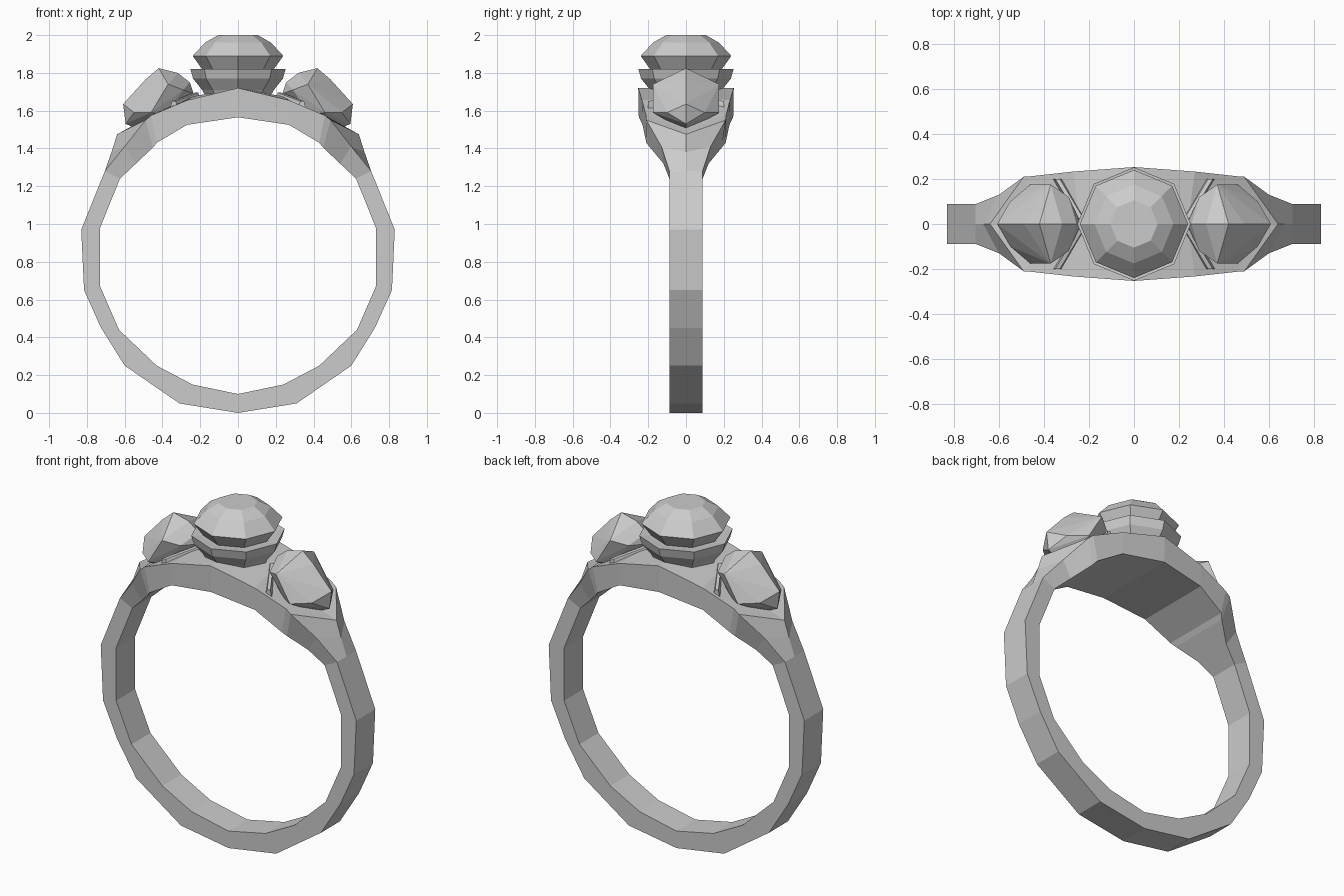
import bpy, bmesh
from math import cos, sin, pi

if "Cube" in bpy.data.objects:
    bpy.data.objects.remove(bpy.data.objects["Cube"])


def finish(bm, name):
    bmesh.ops.recalc_face_normals(bm, faces=bm.faces)
    me = bpy.data.meshes.new(name)
    bm.to_mesh(me)
    bm.free()
    ob = bpy.data.objects.new(name, me)
    bpy.context.collection.objects.link(ob)
    return ob


def loft(name, rings, closed=False):
    """Skin equal-length vertex rings; cap the ends unless closed."""
    bm = bmesh.new()
    vs = [[bm.verts.new(p) for p in r] for r in rings]
    n = len(vs[0])
    pairs = list(zip(vs, vs[1:] + vs[:1])) if closed else list(zip(vs, vs[1:]))
    for a, b in pairs:
        for i in range(n):
            j = (i + 1) % n
            bm.faces.new((a[i], a[j], b[j], b[i]))
    if not closed:
        bm.faces.new(vs[0])
        bm.faces.new(vs[-1])
    return finish(bm, name)


def octagons(name, profile):
    """Eight-sided turned shape from (radius, z) pairs."""
    loft(name, [[(r * cos(i * pi / 4), r * sin(i * pi / 4), z) for i in range(8)]
                for r, z in profile])


# Band: stations from bottom to top of the right half
# inner x, z, half width | outer edge x, z, half width | outer centre x, z
W = 0.088
plain = [((0, .10), (0, 0)), ((.24, .15), (.31, .05)), ((.43, .25), (.60, .25)),
         ((.63, .44), (.725, .45)), ((.73, .67), (.815, .65)),
         ((.73, .98), (.83, .97)), ((.625, 1.24), (.705, 1.28))]
stations = [(*i, W, *o, W, *o) for i, o in plain]
stations += [
    (.54, 1.32, .12, .60, 1.41, .13, .67, 1.38),     # shoulder flare
    (.45, 1.405, .19, .49, 1.55, .21, .64, 1.475),   # pointed rim
    (.43, 1.43, .21, .46, 1.575, .212, .56, 1.50),   # hollow behind rim
    (.27, 1.525, .23, .27, 1.655, .233, .24, 1.675), # bridge
    (0, 1.565, .25, 0, 1.72, .253, 0, 1.72)]


def section(s, side):
    ix, iz, iw, ox, oz, ow, cx, cz = s
    return [(side * ix, -iw, iz), (side * ix, iw, iz), (side * ox, ow, oz),
            (side * cx, 0, cz), (side * ox, -ow, oz)]


loft("band", [section(s, 1) for s in stations]
     + [section(s, -1) for s in stations[-2:0:-1]], closed=True)

# Centre stone and its cup
octagons("centre_stone", [(.13, 1.76), (.19, 1.82), (.24, 1.89), (.175, 1.96), (.105, 2.0)])
octagons("centre_seat", [(.14, 1.62), (.19, 1.71), (.238, 1.77), (.252, 1.82), (.20, 1.815)])

# Tilted side stones: hull of a centre profile and one flank, mirrored in y
ridge = [(.235, 1.69), (.255, 1.75), (.32, 1.80), (.42, 1.825), (.49, 1.765),
         (.608, 1.635), (.595, 1.53), (.50, 1.49)]
flank = [(.37, .176, 1.74), (.46, .176, 1.59), (.29, .12, 1.71),
         (.55, .10, 1.59), (.38, .12, 1.58)]
for side, label in ((1, "right"), (-1, "left")):
    bm = bmesh.new()
    pts = [(x, 0, z) for x, z in ridge]
    pts += [(x, k * y, z) for x, y, z in flank for k in (1, -1)]
    for x, y, z in pts:
        bm.verts.new((side * x, y, z))
    hull = bmesh.ops.convex_hull(bm, input=bm.verts)
    loose = [v for v in bm.verts if not v.link_faces]
    bmesh.ops.delete(bm, geom=loose, context='VERTS')
    finish(bm, label + "_stone")

    # V-shaped ridge between side stone and centre cup
    for k, end in ((1, "back"), (-1, "front")):
        loft(f"{label}_{end}_ridge", [
            [(side * (x - .015), k * y, z - .04), (side * (x + .03), k * y, z - .04),
             (side * (x + .02), k * y, z), (side * x, k * y, z)]
            for x, y, z in ((.21, 0, 1.695), (.33, .2, 1.65))])
